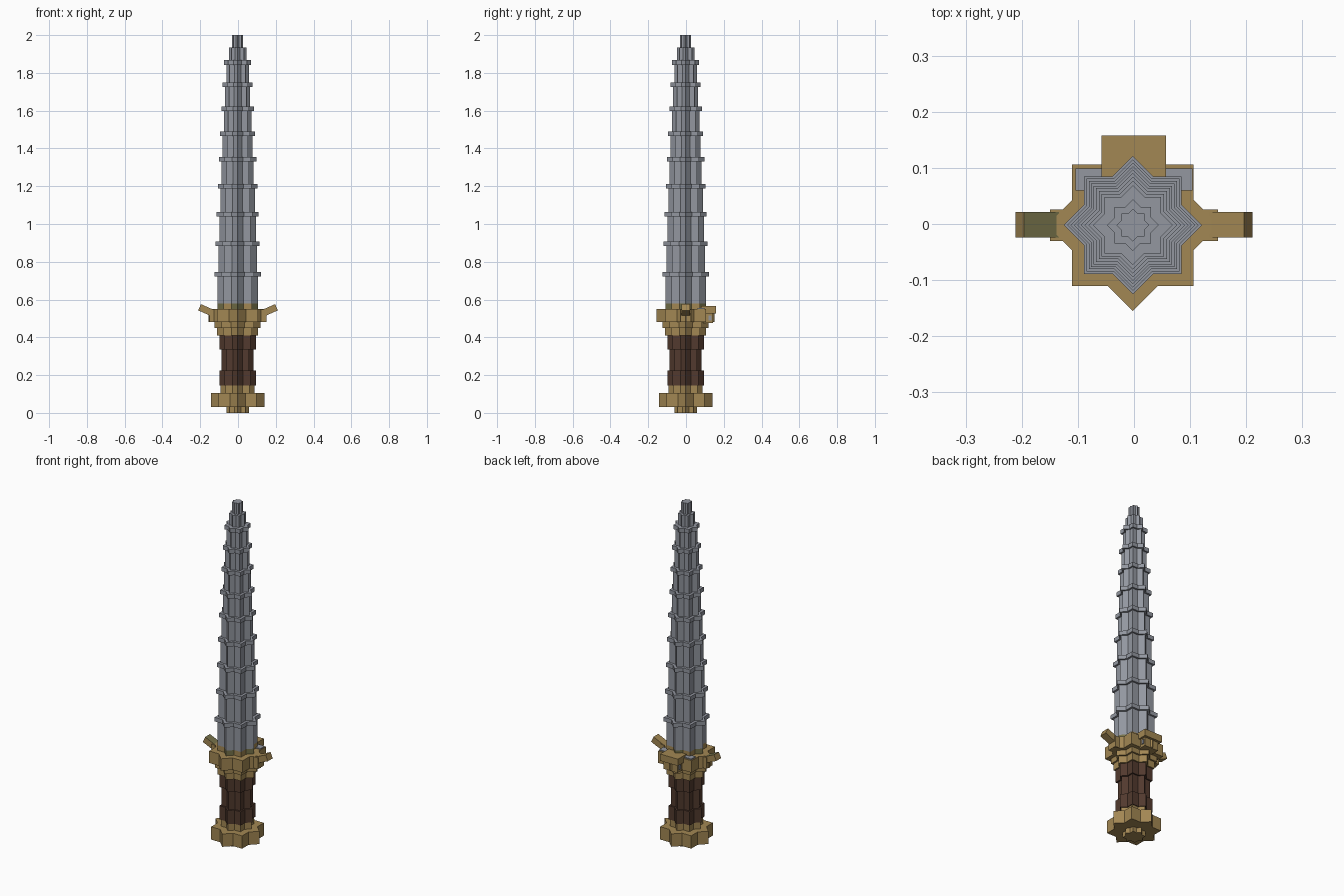
import bpy, bmesh, math
from mathutils import Matrix, Vector

if "Cube" in bpy.data.objects:
    bpy.data.objects.remove(bpy.data.objects["Cube"])


def material(name, r, g, b):
    lin = [((c / 255 + 0.055) / 1.055) ** 2.4 for c in (r, g, b)]
    m = bpy.data.materials.new(name)
    m.diffuse_color = (*lin, 1)
    m.use_nodes = True
    m.node_tree.nodes["Principled BSDF"].inputs["Base Color"].default_value = m.diffuse_color
    return m


STEEL = material("steel", 147, 151, 160)
BRASS = material("brass", 162, 135, 83)
WOOD = material("dark_wood", 82, 58, 46)
OLIVE = material("tarnished_brass", 118, 114, 74)
OFFSET = -0.002


def finish(name, bm, *mats):
    bmesh.ops.recalc_face_normals(bm, faces=bm.faces)
    me = bpy.data.meshes.new(name)
    bm.to_mesh(me)
    bm.free()
    for m in mats:
        me.materials.append(m)
    ob = bpy.data.objects.new(name, me)
    bpy.context.collection.objects.link(ob)
    return ob


def stars(name, layers, *mats):
    """Stack of eight-pointed star prisms: (bottom, top, tip radius)."""
    bm = bmesh.new()
    notch = math.cos(math.pi / 4) / math.cos(math.pi / 8)
    for z0, z1, r in layers:
        ring = []
        for i in range(16):
            a = i * math.pi / 8
            d = r if i % 2 == 0 else r * notch
            ring.append(bm.verts.new((OFFSET + d * math.cos(a), OFFSET + d * math.sin(a), z0)))
        base = bm.faces.new(ring)
        out = bmesh.ops.extrude_face_region(bm, geom=[base], use_keep_orig=True)
        top = [v for v in out["geom"] if isinstance(v, bmesh.types.BMVert)]
        bmesh.ops.translate(bm, verts=top, vec=(0, 0, z1 - z0))
    return finish(name, bm, *mats)


def box(name, lo, hi, *mats, tilt=0.0):
    lo, hi = Vector(lo), Vector(hi)
    bm = bmesh.new()
    m = (Matrix.Translation((lo + hi) / 2) @ Matrix.Rotation(tilt, 4, 'Y')
         @ Matrix.Diagonal((*(hi - lo), 1)))
    bmesh.ops.create_cube(bm, size=1, matrix=m)
    return finish(name, bm, *mats)


# Pommel and grip
stars("pommel", [(0, 0.03, 0.06), (0.03, 0.105, 0.142), (0.105, 0.145, 0.09)], BRASS)
stars("grip", [(0.145, 0.225, 0.097), (0.225, 0.335, 0.085), (0.335, 0.41, 0.097)], WOOD)

# Guard
stars("guard", [(0.41, 0.45, 0.108), (0.45, 0.48, 0.122), (0.48, 0.55, 0.153)], BRASS)
collar = stars("blade_collar", [(0.55, 0.58, 0.107)], BRASS, OLIVE)
for p in collar.data.polygons:
    if abs(abs(p.normal.x) - abs(p.normal.y)) < 0.1 and abs(p.normal.z) < 0.5:
        p.material_index = 1  # diagonal faces are tarnished

for side, label in ((-1, "left"), (1, "right")):
    xs = sorted((side * 0.08, side * 0.15))
    box(label + "_guard_block", (xs[0], -0.03, 0.482), (xs[1], 0.026, 0.548), BRASS)
    # Upswept quillon
    cx = side * 0.167
    arm = box(label + "_quillon", (cx - 0.04, -0.024, 0.525), (cx + 0.04, 0.021, 0.561),
              BRASS, OLIVE, tilt=-side * math.radians(24))
    if side < 0:
        for p in arm.data.polygons:
            if p.normal.z > 0.7:
                p.material_index = 1
    # Steel rear pads
    xs = sorted((side * 0.055, side * 0.104))
    box(label + "_rear_pad", (xs[0], 0.06, 0.49), (xs[1], 0.099, 0.556), STEEL)

# Rear block with steel insert below it
box("rear_block", (-0.058, 0.08, 0.525), (0.057, 0.158, 0.565), BRASS)
box("rear_insert", (-0.045, 0.09, 0.475), (0.045, 0.143, 0.525), BRASS)
box("rear_insert_plate", (-0.05, 0.12, 0.49), (0.05, 0.135, 0.515), STEEL)

# Blade: tapering shafts separated by collars
ring_z = [0.733, 0.896, 1.051, 1.2, 1.342, 1.477, 1.61, 1.736, 1.855]
ring_r = [0.123, 0.117, 0.111, 0.105, 0.099, 0.093, 0.086, 0.079, 0.071]
shaft_r = [0.107, 0.102, 0.096, 0.091, 0.085, 0.079, 0.073, 0.066, 0.059, 0.046]
layers, z = [], 0.58
for rz, rr, sr in zip(ring_z, ring_r, shaft_r):
    layers += [(z, rz - 0.012, sr), (rz - 0.012, rz + 0.012, rr)]
    z = rz + 0.012
layers += [(z, 1.935, shaft_r[-1]), (1.935, 2.0, 0.029)]
stars("blade", layers, STEEL)
